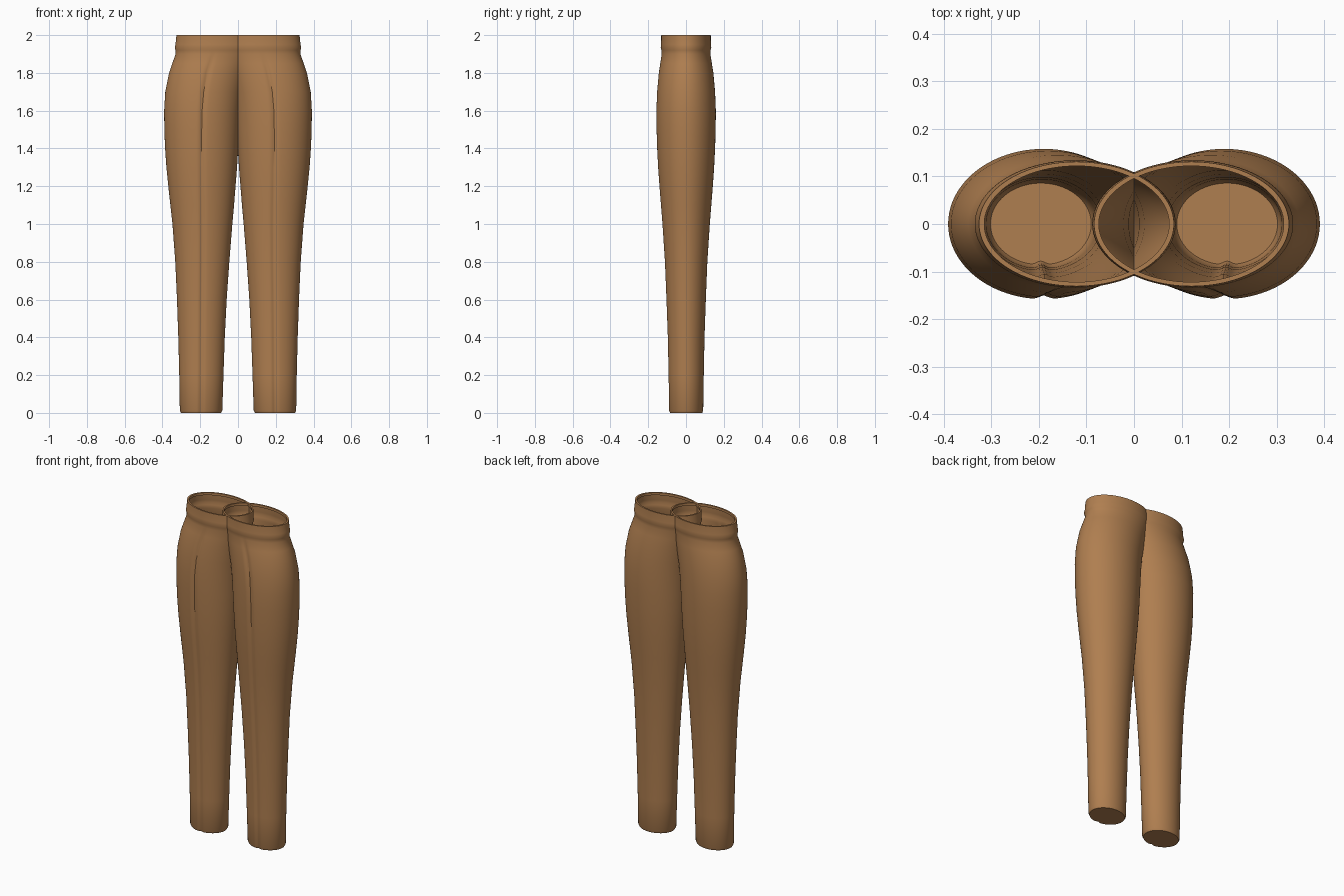
import bpy
import bmesh
import math

cube = bpy.data.objects.get("Cube")
if cube:
    bpy.data.objects.remove(cube, do_unlink=True)

cloth = bpy.data.materials.new("brown_cloth")
cloth.use_nodes = True
colour = (0.43, 0.21, 0.08, 1)
cloth.diffuse_color = colour
shader = cloth.node_tree.nodes["Principled BSDF"]
shader.inputs["Base Color"].default_value = colour
shader.inputs["Roughness"].default_value = 0.8

# Leg sections: height, inner edge x, outer edge x, half depth
SECTIONS = [
    (0, 0.09, 0.302, 0.086), (0.012, 0.083, 0.308, 0.091),
    (0.2, 0.077, 0.311, 0.094), (0.4, 0.07, 0.316, 0.098),
    (0.6, 0.06, 0.323, 0.105), (0.8, 0.046, 0.332, 0.113),
    (1.0, 0.03, 0.347, 0.126), (1.1, 0.021, 0.358, 0.134),
    (1.2, 0.013, 0.369, 0.142), (1.3, 0.005, 0.379, 0.149),
    (1.4, -0.001, 0.386, 0.154), (1.5, -0.006, 0.39, 0.157),
    (1.6, -0.011, 0.391, 0.158), (1.7, -0.022, 0.385, 0.154),
    (1.8, -0.043, 0.365, 0.145), (1.85, -0.058, 0.348, 0.137),
    (1.9, -0.075, 0.33, 0.129), (1.92, -0.083, 0.331, 0.13),
    (1.935, -0.088, 0.335, 0.134), (1.95, -0.086, 0.331, 0.132),
    (2.0, -0.084, 0.326, 0.131), (2.0, -0.074, 0.315, 0.122),
    (1.985, -0.074, 0.315, 0.122),
]
SEGMENTS = 128


def build_leg(name, side):
    bm = bmesh.new()
    rings = []
    for z, inner, outer, depth in SECTIONS:
        centre, radius = (inner + outer) / 2, (outer - inner) / 2
        # The pressed crease runs up the front and fades below the waistband
        crease = 0.008 * min(1, max(0, (1.9 - z) / 0.1))
        ring = []
        for i in range(SEGMENTS):
            a = math.tau * i / SEGMENTS
            x, y = radius * math.cos(a), depth * math.sin(a)
            if y < 0:
                y += crease * math.exp(-(x / 0.012) ** 2)
            ring.append(bm.verts.new((side * (centre + x), y, z)))
        rings.append(ring)
    # Closed hem at the bottom, open waist at the top
    bm.faces.new(rings[0][::-1])
    for low, high in zip(rings, rings[1:]):
        for i in range(SEGMENTS):
            j = (i + 1) % SEGMENTS
            bm.faces.new((low[i], low[j], high[j], high[i]))
    if side < 0:
        bmesh.ops.reverse_faces(bm, faces=bm.faces[:])
    mesh = bpy.data.meshes.new(name)
    bm.to_mesh(mesh)
    bm.free()
    mesh.materials.append(cloth)
    leg = bpy.data.objects.new(name, mesh)
    bpy.context.collection.objects.link(leg)
    bpy.ops.object.select_all(action="DESELECT")
    leg.select_set(True)
    bpy.context.view_layer.objects.active = leg
    bpy.ops.object.shade_smooth_by_angle(angle=math.radians(40))


build_leg("left_trouser_leg", 1)
build_leg("right_trouser_leg", -1)
